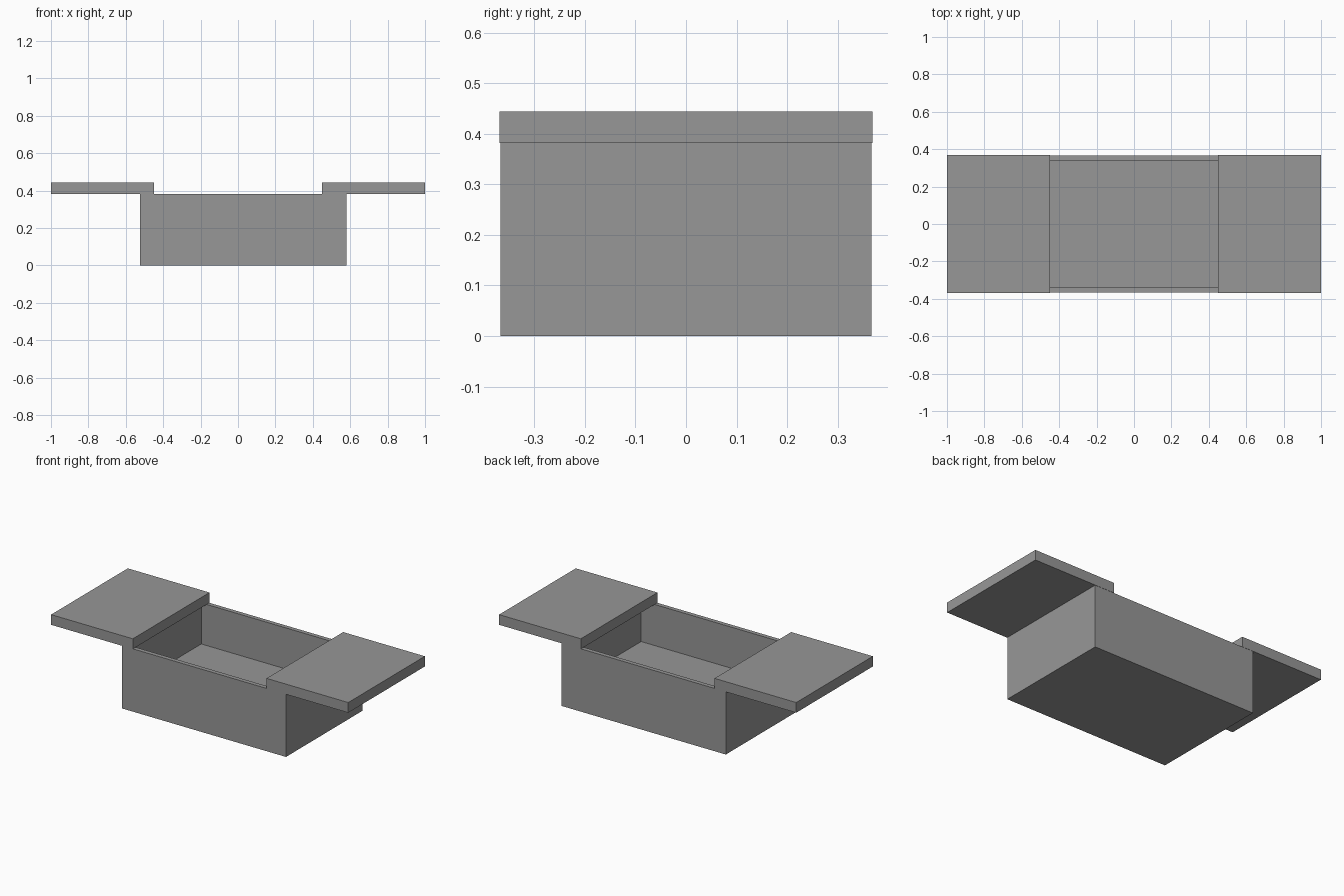
import bpy
import bmesh
from mathutils import Matrix, Vector

default = bpy.data.objects.get("Cube")
if default:
    bpy.data.objects.remove(default, do_unlink=True)

grey = bpy.data.materials.new("mid grey")
grey.use_nodes = True
grey.diffuse_color = (0.31, 0.31, 0.31, 1)
grey.node_tree.nodes["Principled BSDF"].inputs["Base Color"].default_value = grey.diffuse_color


def add_box(bm, low, high):
    """Add an axis-aligned box between two corners."""
    low, high = Vector(low), Vector(high)
    matrix = Matrix.Translation((low + high) / 2) @ Matrix.Diagonal((*(high - low), 1))
    return bmesh.ops.create_cube(bm, size=1, matrix=matrix)


def finish(bm, name):
    mesh = bpy.data.meshes.new(name)
    bm.to_mesh(mesh)
    bm.free()
    mesh.materials.append(grey)
    obj = bpy.data.objects.new(name, mesh)
    bpy.context.collection.objects.link(obj)
    return obj


LEFT, RIGHT, HALF_DEPTH, RIM = -0.525, 0.58, 0.367, 0.382
END_WALL, SIDE_WALL, FLOOR = 0.05, 0.037, 0.132

# Open tray: the top face is inset to the rim, then the opening is sunk to the floor
bm = bmesh.new()
add_box(bm, (LEFT, -HALF_DEPTH, 0), (RIGHT, HALF_DEPTH, RIM))
top = max(bm.faces, key=lambda f: f.calc_center_median().z)
bmesh.ops.inset_individual(bm, faces=[top], thickness=SIDE_WALL)
for v in top.verts:
    v.co.x += (END_WALL - SIDE_WALL) * (1 if v.co.x < 0 else -1)
result = bmesh.ops.extrude_discrete_faces(bm, faces=[top])
for v in result["faces"][0].verts:
    v.co.z = FLOOR
bmesh.ops.recalc_face_normals(bm, faces=bm.faces)
finish(bm, "tray")

# Two lid halves slid apart over the ends of the tray
for name, x0, x1 in (("right_lid", -1, -0.45), ("left_lid", 0.45, 1)):
    bm = bmesh.new()
    add_box(bm, (x0, -0.3685, RIM), (x1, 0.3685, 0.444))
    finish(bm, name)
